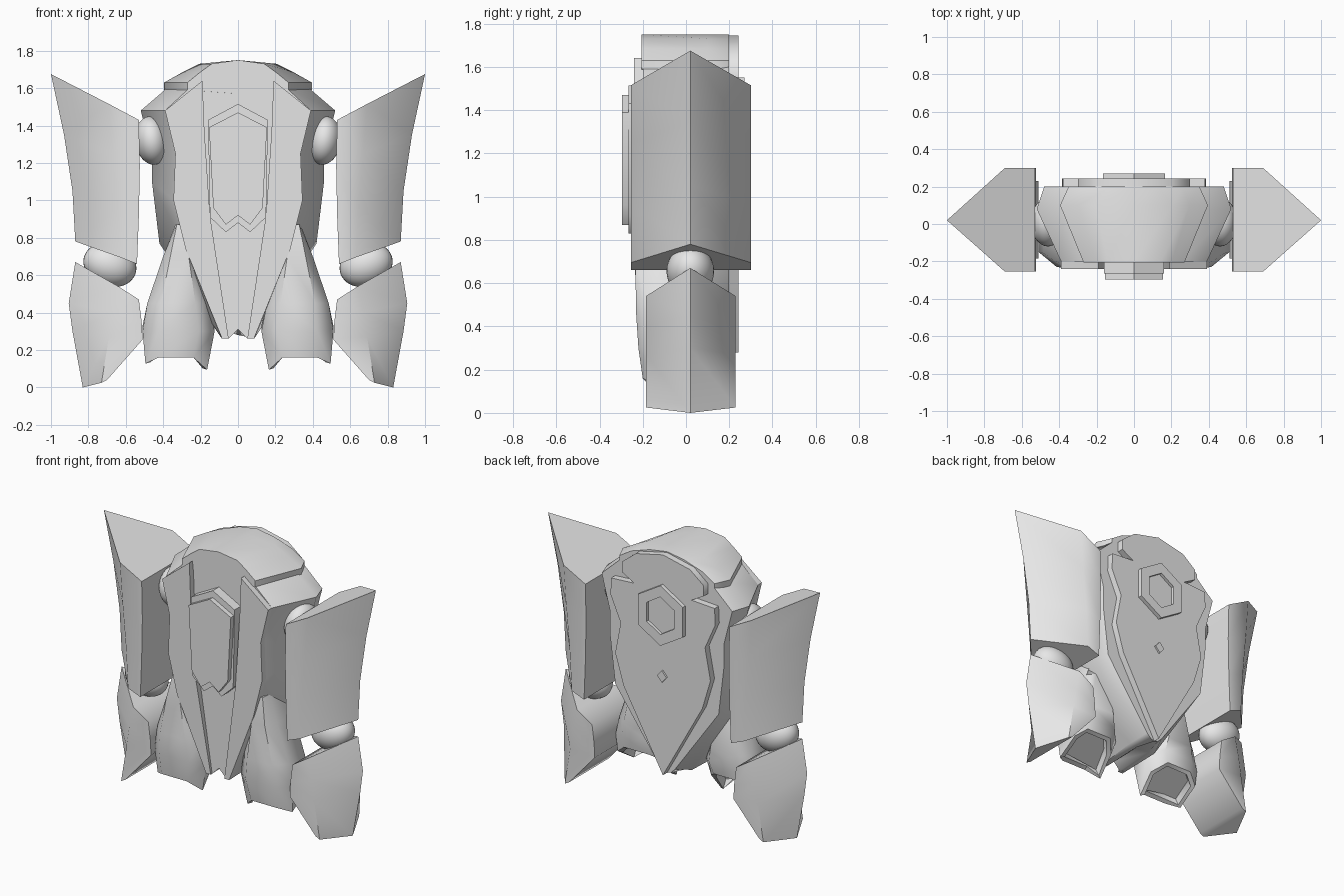
import bpy, bmesh, math
from mathutils import Matrix

cube = bpy.data.objects.get("Cube")
if cube:
    bpy.data.objects.remove(cube, do_unlink=True)

grey = bpy.data.materials.new("plain_grey")
grey.use_nodes = True
grey.diffuse_color = (0.8, 0.8, 0.8, 1)
grey.node_tree.nodes["Principled BSDF"].inputs["Base Color"].default_value = (0.8, 0.8, 0.8, 1)


def finish(name, bm, mirror=False):
    """Turn a bmesh into a shaded object, optionally mirrored across x."""
    mesh = bpy.data.meshes.new(name)
    bm.to_mesh(mesh)
    bm.free()
    mesh.materials.append(grey)
    mesh.shade_smooth()
    mesh.set_sharp_from_angle(angle=math.radians(52))
    obj = bpy.data.objects.new(name, mesh)
    bpy.context.collection.objects.link(obj)
    if mirror:
        obj.modifiers.new("mirror", "MIRROR").use_mirror_merge = False
    return obj


def loft(name, rings, mirror=False, recess=None):
    """Skin a list of closed rings and cap both ends; recess sinks the first cap."""
    bm = bmesh.new()
    loops = [[bm.verts.new(p) for p in ring] for ring in rings]
    count = len(loops[0])
    for low, high in zip(loops, loops[1:]):
        for i in range(count):
            j = (i + 1) % count
            bm.faces.new((low[i], low[j], high[j], high[i]))
    first = bm.faces.new(loops[0])
    bm.faces.new(loops[-1])
    bmesh.ops.recalc_face_normals(bm, faces=bm.faces)
    if recess:
        width, depth = recess
        bmesh.ops.inset_region(bm, faces=[first], thickness=width)
        floor = bmesh.ops.extrude_discrete_faces(bm, faces=[first])["faces"][0]
        push = floor.normal * -depth
        bmesh.ops.translate(bm, verts=floor.verts, vec=push)
    return finish(name, bm, mirror)


def symmetric(half, y):
    """Full outline at depth y from a right half that starts and ends on x = 0."""
    left = [(-x, z) for x, z in reversed(half[1:-1])]
    return [(x, y, z) for x, z in half + left]


def plate(name, half, y_face, y_base, recess=None):
    return loft(name, [symmetric(half, y_face), symmetric(half, y_base)], recess=recess)


def ball(name, centre, radii, tilt):
    """Mirrored pair of ellipsoids, tilted in the front plane."""
    bm = bmesh.new()
    bmesh.ops.create_uvsphere(bm, u_segments=32, v_segments=20, radius=1)
    bmesh.ops.scale(bm, verts=bm.verts, vec=radii)
    bmesh.ops.rotate(bm, verts=bm.verts, matrix=Matrix.Rotation(math.radians(tilt), 3, "Y"))
    bmesh.ops.translate(bm, verts=bm.verts, vec=centre)
    finish(name, bm, mirror=True)


def arm_ring(ridge, corner, inner, front, back):
    """Five-sided arm section with a sharp outer ridge."""
    (rx, rz), (cx, cz), (ix, iz) = ridge, corner, inner
    return [(rx, 0.02, rz), (cx, front, cz), (ix, front, iz), (ix, back, iz), (cx, back, cz)]


# Torso: outlines at the front, the widest line and the back
front = [(0, 1.7), (.26, 1.6), (.39, 1.48), (.335, 1.25), (.345, 1.0), (.28, .74), (.085, .26), (.05, .26), (0, .31)]
middle = [(0, 1.7), (.38, 1.6), (.52, 1.48), (.46, 1.25), (.46, 1.1), (.42, .77), (.1, .28), (.05, .27), (0, .31)]
back = [(0, 1.7), (.35, 1.6), (.48, 1.48), (.42, 1.25), (.42, 1.1), (.38, .77), (.06, .32), (.03, .29), (0, .28)]
loft("torso", [symmetric(front, -.2), symmetric(middle, .08), symmetric(back, .2)])

# Curved cap over the shoulders, rounder towards the back
cap_rings = []
for y, wide, flat in ((-.205, .27, .52), (.1, .395, .52), (.2, .35, .36)):
    cap = [(0, 1.75), (wide * flat, 1.73), (wide * .75, 1.685), (wide, 1.63), (wide, 1.59), (0, 1.57)]
    cap_rings.append(symmetric(cap, y))
loft("shoulder_cap", cap_rings)

# Raised chest panels either side of the recessed centre strip, thinner at the tip
panel = [(.19, 1.64), (.39, 1.48), (.335, 1.25), (.345, 1.0), (.28, .74), (.085, .26), (.05, .26), (.15, .92), (.18, 1.38)]
panel_face = [(x, -.215 if z < .5 else -.24, z) for x, z in panel]
loft("chest_panel", [panel_face, [(x, -.19, z) for x, z in panel]], mirror=True)

# Stacked chest crest
crest = [(0, 1.515), (.16, 1.43), (.15, .91), (.065, .83), (0, .88)]
plate("crest_base", crest, -.265, -.19)
crest_top = [(0, 1.47), (.155, 1.39), (.132, .96), (.065, .87), (0, .92)]
plate("crest_top", crest_top, -.297, -.26)

# Back plate with shoulder notches, hexagonal socket and small square stud
shield = [(0, 1.745), (.2, 1.7), (.3, 1.62), (.3, 1.55), (.21, 1.5), (.38, 1.49), (.385, 1.38),
          (.31, 1.21), (.35, 1.0), (.29, .8), (0, .28)]
plate("back_plate", shield, .243, .19)
hexagon = [(0, 1.55), (.165, 1.45), (.165, 1.25), (0, 1.15)]
plate("back_socket", hexagon, .27, .24, recess=(.075, .02))
stud = [(0, .98), (.035, .94), (0, .9)]
plate("back_stud", stud, .255, .24)

# Upper arms
upper = [((.87, .78), (.63, .695), (.54, .66)),
         ((.885, 1.05), (.645, .965), (.53, .92)),
         ((.93, 1.35), (.67, 1.25), (.525, 1.18)),
         ((1.0, 1.675), (.69, 1.515), (.53, 1.43))]
loft("upper_arm", [arm_ring(*r, -.255, .3) for r in upper], mirror=True)

# Forearms
lower = [((.83, 0), (.73, .025), (.7, .04)),
         ((.885, .3), (.69, .27), (.51, .255)),
         ((.905, .45), (.67, .4), (.515, .35)),
         ((.87, .67), (.64, .54), (.53, .47))]
loft("forearm", [arm_ring(*r, -.185, .23) for r in lower], mirror=True)

# Shoulder and elbow joints
ball("shoulder_joint", (.46, .01, 1.32), (.09, .13, .13), 8)
ball("elbow_joint", (.685, .02, .655), (.145, .11, .115), -20)


def leg_ring(z, outer, inner, y_front, y_back, droop=0, lift=0):
    """Eight-sided leg section: broad front, shallow back, drooping side corners."""
    span = inner - outer
    a, c = outer + span * .22, outer + span * .78
    near = y_front * .68
    return [(outer, near, z - droop), (a, y_front, z), (c, y_front, z), (inner, near, z - droop * 2),
            (inner, -.03, z + lift / 2), (c, y_back, z + lift), (a, y_back, z + lift), (outer, .01, z + lift / 2)]


# Legs with hollow undersides that rise towards the back
legs = [leg_ring(.16, .495, .165, -.2, .05, .033, .12),
        leg_ring(.3, .51, .125, -.22, .06, lift=.06),
        leg_ring(.45, .485, .155, -.23, .07),
        leg_ring(.7, .4, .225, -.235, .06),
        leg_ring(.87, .335, .3, -.21, -.05)]
loft("leg", legs, mirror=True, recess=(.03, .06))
